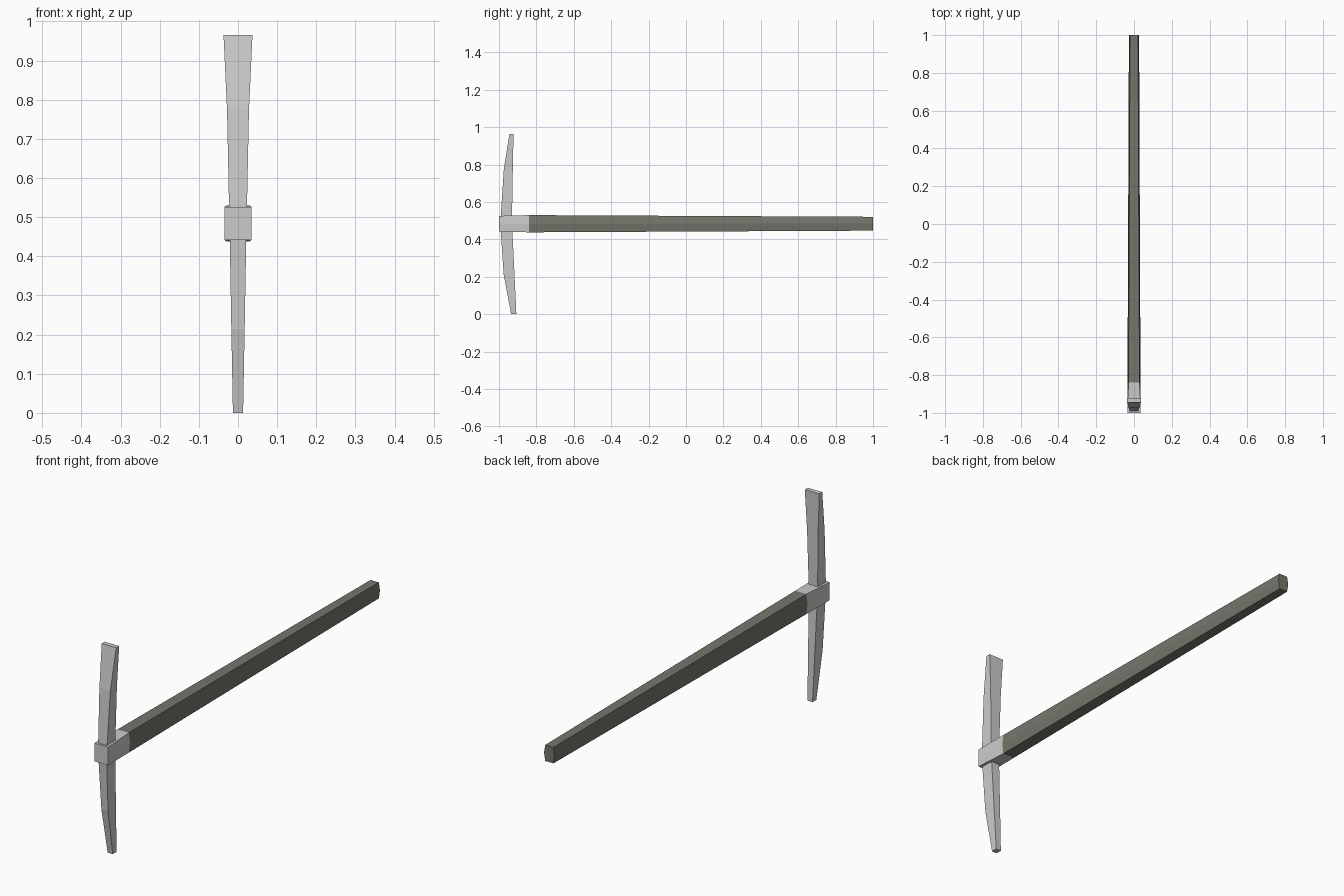
import bpy
import bmesh
from mathutils import Vector

if "Cube" in bpy.data.objects:
    bpy.data.objects.remove(bpy.data.objects["Cube"])


def material(name, rgb):
    m = bpy.data.materials.new(name)
    m.diffuse_color = (*rgb, 1)
    m.use_nodes = True
    m.node_tree.nodes["Principled BSDF"].inputs["Base Color"].default_value = m.diffuse_color
    return m


steel = material("light steel", (0.60, 0.60, 0.60))
wood = material("dark grey wood", (0.18, 0.18, 0.15))
MID_Z = 0.484  # height of the handle axis


def loft(name, rings, mat):
    """Skin a list of equal-length point rings and cap both ends."""
    bm = bmesh.new()
    loops = [[bm.verts.new(Vector(p)) for p in ring] for ring in rings]
    n = len(loops[0])
    for a, b in zip(loops, loops[1:]):
        for i in range(n):
            j = (i + 1) % n
            bm.faces.new((a[i], a[j], b[j], b[i]))
    bm.faces.new(loops[0])
    bm.faces.new(loops[-1])
    bmesh.ops.recalc_face_normals(bm, faces=bm.faces)
    mesh = bpy.data.meshes.new(name)
    bm.to_mesh(mesh)
    bm.free()
    mesh.materials.append(mat)
    obj = bpy.data.objects.new(name, mesh)
    bpy.context.collection.objects.link(obj)
    return obj


def hex_ring(y, flat, mid, half_h):
    """Six-sided section: flat top and bottom, side corners at mid height."""
    pts = [(flat, half_h), (mid, 0), (flat, -half_h),
           (-flat, -half_h), (-mid, 0), (-flat, half_h)]
    return [(x, y, MID_Z + z) for x, z in pts]


def blade_ring(z, half_w, front, back):
    return [(-half_w, front, z), (half_w, front, z),
            (half_w, back, z), (-half_w, back, z)]


# Handle: tapering six-sided shaft
loft("handle", [hex_ring(-0.84, 0.029, 0.0345, 0.046),
                hex_ring(1.0, 0.021, 0.027, 0.037)], wood)

# Collar: rectangular front blending into the handle section
loft("head_collar", [hex_ring(-1.0, 0.035, 0.035, 0.042),
                     hex_ring(-0.84, 0.029, 0.0345, 0.046)], steel)

# Blade: narrow pick below, flared adze above, passing through the collar
stations = [(0.0, 0.013, -0.935, -0.907),
            (0.214, 0.017, -0.975, -0.917),
            (0.44, 0.021, -0.990, -0.928),
            (0.53, 0.023, -0.990, -0.930),
            (0.775, 0.028, -0.974, -0.926),
            (0.965, 0.037, -0.944, -0.922)]
loft("pick_blade", [blade_ring(*s) for s in stations], steel)
